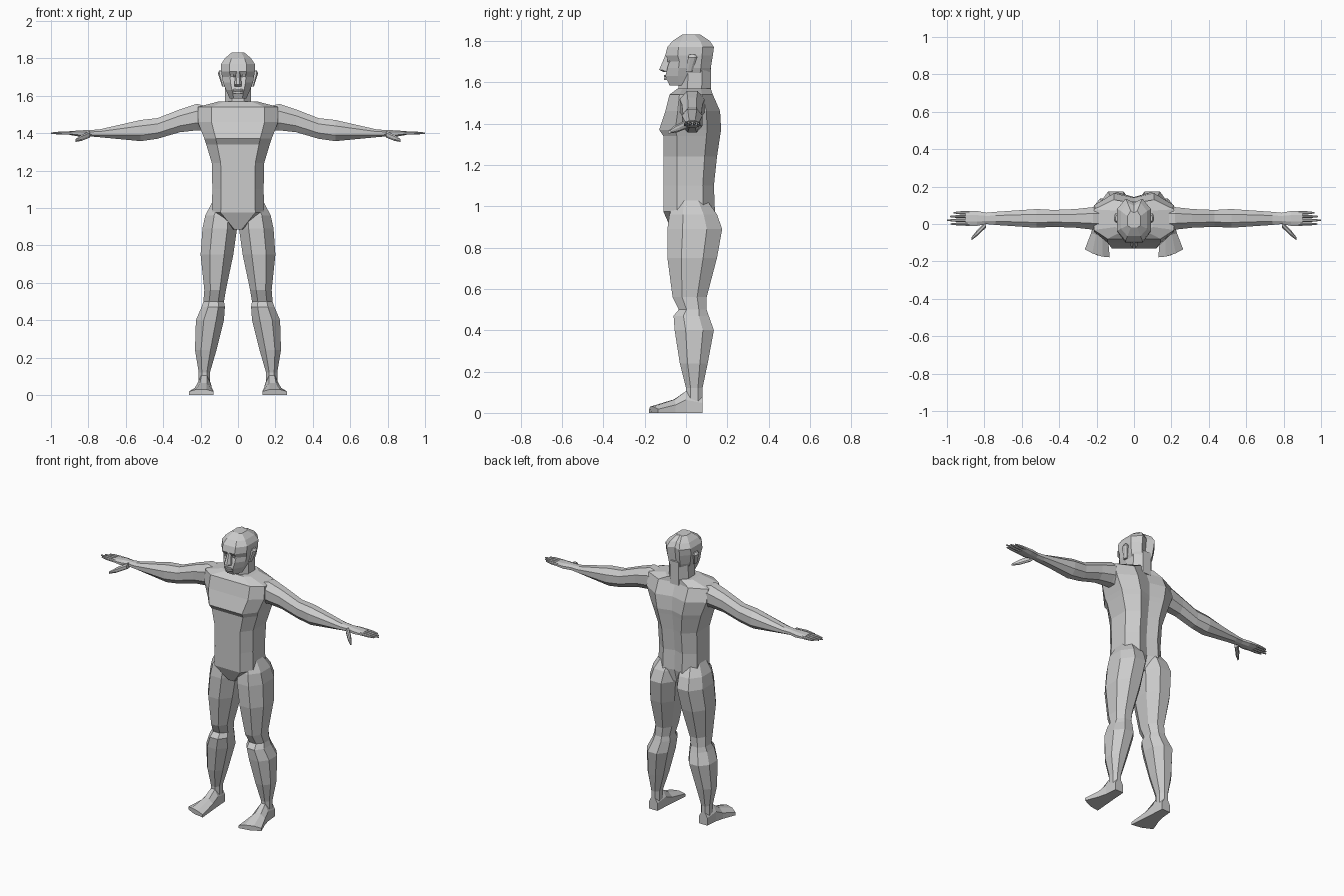
import bpy
import bmesh
from mathutils import Vector

cube = bpy.data.objects.get("Cube")
if cube:
    bpy.data.objects.remove(cube, do_unlink=True)

skin = bpy.data.materials.new("light grey")
skin.use_nodes = True
skin.diffuse_color = (0.6, 0.6, 0.6, 1)
shader = skin.node_tree.nodes["Principled BSDF"]
shader.inputs["Base Color"].default_value = skin.diffuse_color


def loft(name, rings, side=1):
    """Skin a list of equal-length point rings and cap both ends."""
    bm = bmesh.new()
    rows = [[bm.verts.new((x * side, y, z)) for x, y, z in ring] for ring in rings]
    for lower, upper in zip(rows, rows[1:]):
        for i in range(len(lower)):
            bm.faces.new((lower[i - 1], lower[i], upper[i], upper[i - 1]))
    bm.faces.new(rows[0])
    bm.faces.new(rows[-1])
    bmesh.ops.recalc_face_normals(bm, faces=bm.faces)
    mesh = bpy.data.meshes.new(name)
    bm.to_mesh(mesh)
    bm.free()
    mesh.materials.append(skin)
    obj = bpy.data.objects.new(name, mesh)
    bpy.context.collection.objects.link(obj)


def pair(name, rings):
    """Build a part for the left side and its mirror image for the right."""
    loft("left_" + name, rings)
    loft("right_" + name, rings, side=-1)


def cut_box(left, right, front, back):
    """Rectangle outline with cut corners."""
    dx, dy = (right - left) * 0.28, (back - front) * 0.28
    return [(left + dx, front), (right - dx, front),
            (right, front + dy), (right, back - dy),
            (right - dx, back), (left + dx, back),
            (left, back - dy), (left, front + dy)]


def upright(rows):
    """Sections stacked in height: height, left, right, front, back."""
    return [[(x, y, z) for x, y in cut_box(*box)] for z, *box in rows]


def sideways(rows, middle):
    """Sections strung along the arm: reach, half depth, bottom, top."""
    return [[(x, y, z) for y, z in cut_box(middle - depth, middle + depth, bottom, top)]
            for x, depth, bottom, top in rows]


def trunk(rows, flat):
    """Symmetric sections with a flat front, flat sides, back ridges and a spine."""
    rings = []
    for z, width, front, back in rows:
        half = [(width * flat, front), (width, front * 0.4),
                (width, back * 0.6), (width / 2, back)]
        mirrored = [(-x, y) for x, y in reversed(half)]
        outline = [(0, front)] + half + [(0, back * 0.85)] + mirrored
        rings.append([(x, y, z) for x, y in outline])
    return rings


def digit(name, start, end, thickness):
    """Tapered finger between two points."""
    start, end = Vector(start), Vector(end)
    rings = []
    for t, scale in ((0, 1), (0.6, 0.9), (1, 0.4)):
        x, y, z = start.lerp(end, t)
        r = thickness * scale
        rings.append([(x, b, c) for b, c in cut_box(y - r, y + r, z - r, z + r)])
    pair(name, rings)


# Torso: pelvis wedge, waist, chest shelf, shoulders
loft("torso", trunk((
    (0.885, 0.03, -0.07, 0.11),
    (0.975, 0.14, -0.11, 0.14),
    (1.1, 0.137, -0.11, 0.135),
    (1.24, 0.14, -0.11, 0.15),
    (1.34, 0.17, -0.11, 0.165),
    (1.37, 0.18, -0.13, 0.17),
    (1.46, 0.215, -0.1, 0.165),
    (1.54, 0.215, -0.08, 0.13),
    (1.57, 0.1, -0.04, 0.12)), flat=0.66))

# Neck
loft("neck", upright((
    (1.53, -0.07, 0.07, -0.04, 0.12),
    (1.68, -0.07, 0.07, -0.03, 0.12))))

# Head: jaw, mouth, cheeks, eye hollow, brow, skull
loft("head", trunk((
    (1.585, 0.045, -0.08, 0.03),
    (1.63, 0.064, -0.1, 0.11),
    (1.67, 0.08, -0.09, 0.12),
    (1.7, 0.085, -0.08, 0.125),
    (1.73, 0.09, -0.1, 0.13),
    (1.77, 0.09, -0.09, 0.135),
    (1.8, 0.07, -0.065, 0.115),
    (1.83, 0.035, -0.02, 0.07)), flat=0.5))

# Face details and ears
loft("nose", upright((
    (1.65, -0.018, 0.018, -0.11, -0.07),
    (1.66, -0.02, 0.02, -0.13, -0.07),
    (1.73, -0.01, 0.01, -0.1, -0.07))))
for lip, height in (("lower_lip", 1.617), ("upper_lip", 1.631)):
    loft(lip, upright([(height + dz, -0.027, 0.027, -0.107, -0.07)
                       for dz in (-0.005, 0.005)]))
pair("eye", upright([(1.706 + dz, 0.018, 0.045, -0.09, -0.06)
                     for dz in (-0.007, 0.007)]))
pair("ear", upright((
    (1.65, 0.07, 0.085, 0, 0.03),
    (1.72, 0.08, 0.108, 0.01, 0.055),
    (1.735, 0.08, 0.1, 0.015, 0.045))))

# Arms: shoulder, upper arm, elbow, forearm, palm
pair("arm", sideways((
    (0.14, 0.06, 1.41, 1.535),
    (0.22, 0.06, 1.415, 1.557),
    (0.31, 0.05, 1.405, 1.527),
    (0.43, 0.045, 1.37, 1.48),
    (0.52, 0.05, 1.357, 1.47),
    (0.74, 0.035, 1.378, 1.42),
    (0.79, 0.03, 1.382, 1.416),
    (0.84, 0.04, 1.38, 1.415),
    (0.9, 0.04, 1.39, 1.41)), middle=0.03))

# Fingers and thumb
fingers = {"index": 0.98, "middle": 1, "ring": 0.985, "little": 0.965}
for i, (finger, tip) in enumerate(fingers.items()):
    y = i * 0.02
    digit(finger + "_finger", (0.88, y, 1.4), (tip, y, 1.4), 0.009)
digit("thumb", (0.79, 0, 1.395), (0.87, -0.08, 1.36), 0.018)

# Legs: hip, buttock, thigh, knee, calf, ankle
pair("leg", upright((
    (1.03, 0.01, 0.138, -0.05, 0.1),
    (0.96, 0.005, 0.175, -0.08, 0.15),
    (0.89, 0.005, 0.19, -0.09, 0.175),
    (0.75, 0.025, 0.2, -0.09, 0.15),
    (0.56, 0.065, 0.18, -0.065, 0.1),
    (0.5, 0.075, 0.185, -0.035, 0.1),
    (0.47, 0.07, 0.195, -0.06, 0.11),
    (0.4, 0.075, 0.225, -0.055, 0.135),
    (0.24, 0.115, 0.23, -0.03, 0.105),
    (0.12, 0.15, 0.21, 0, 0.08),
    (0.03, 0.15, 0.21, 0, 0.08))))


def sole_section(y, inner, outer, top):
    """Flat-soled section whose splayed outer side is swept back."""
    width = outer - inner
    sweep = max(0, outer - 0.22)
    shape = [(0, 0), (0.5, 0), (1, 0), (1, 0.6), (0.7, 1), (0.3, 1), (0, 0.6)]
    return [(inner + width * u, y + sweep * u * u, top * v) for u, v in shape]


# Feet: heel, ankle, instep, toes
pair("foot", [sole_section(*row) for row in (
    (0.08, 0.15, 0.21, 0.08),
    (0, 0.145, 0.217, 0.105),
    (-0.06, 0.14, 0.23, 0.065),
    (-0.178, 0.13, 0.263, 0.03))])
